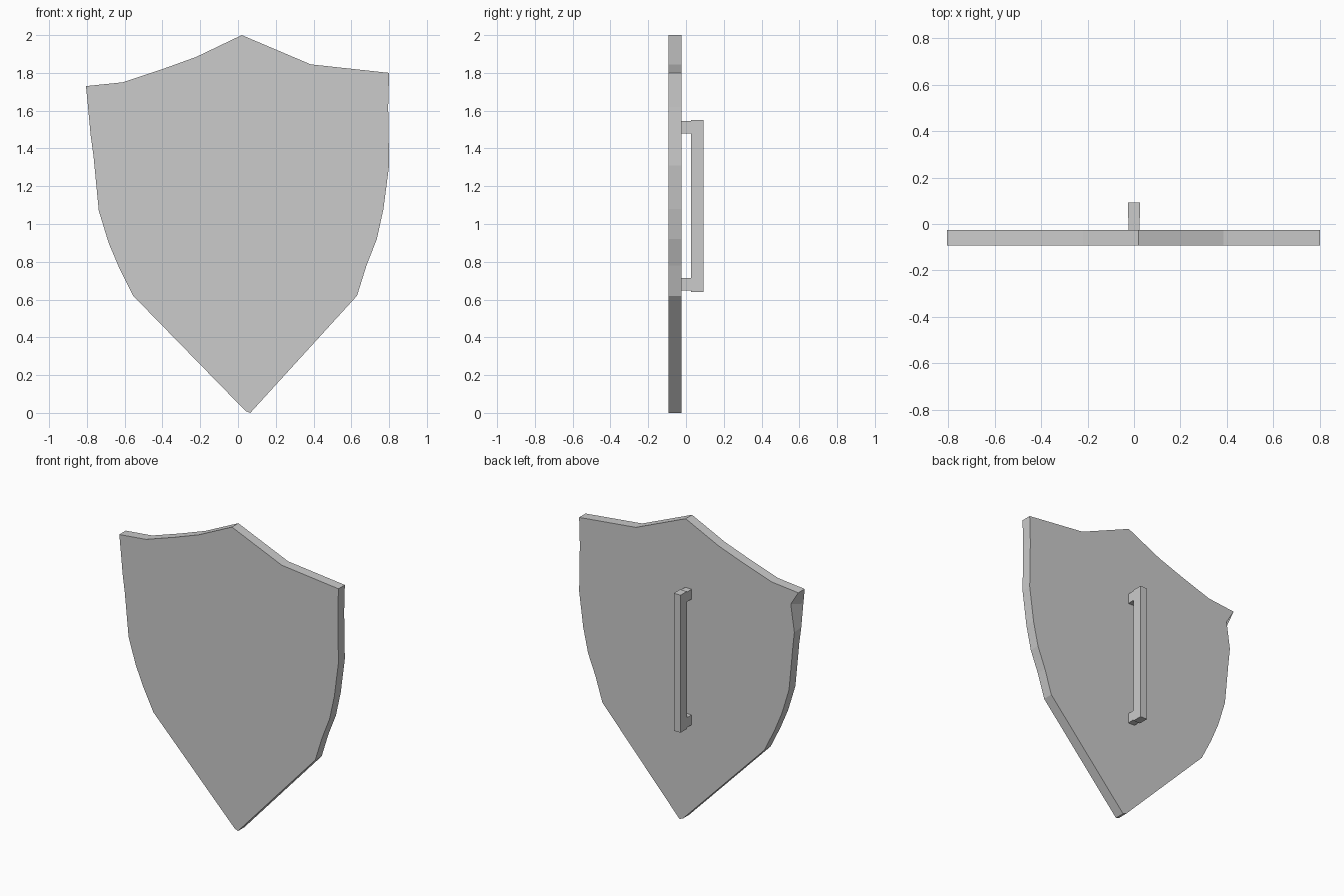
import bpy
import bmesh

if "Cube" in bpy.data.objects:
    bpy.data.objects.remove(bpy.data.objects["Cube"])

FRONT_Y, BACK_Y, GRIP_Y = -0.092, -0.025, 0.092


def finish(name, bm):
    bmesh.ops.recalc_face_normals(bm, faces=bm.faces)
    mesh = bpy.data.meshes.new(name)
    bm.to_mesh(mesh)
    bm.free()
    obj = bpy.data.objects.new(name, mesh)
    bpy.context.collection.objects.link(obj)
    return obj


def box(name, x, y, z):
    """Box spanning the given (low, high) ranges."""
    bm = bmesh.new()
    bmesh.ops.create_cube(bm, size=1)
    for v in bm.verts:
        v.co = [r[0] if c < 0 else r[1] for c, r in zip(v.co, (x, y, z))]
    return finish(name, bm)


# Shield board: hand-cut, slightly uneven outline (x, z), clockwise from the peak
outline = [
    (0.02, 2.0), (0.385, 1.845), (0.80, 1.80), (0.795, 1.62), (0.80, 1.31),
    (0.77, 1.08), (0.735, 0.92), (0.68, 0.78), (0.63, 0.62),
    (0.065, 0.0), (0.04, 0.01),
    (-0.555, 0.62), (-0.63, 0.77), (-0.685, 0.90), (-0.737, 1.07),
    (-0.765, 1.36), (-0.78, 1.47), (-0.795, 1.63), (-0.805, 1.73),
    (-0.61, 1.75), (-0.40, 1.82), (-0.22, 1.885),
]
# Small chip in the rear edge below the left corner
rear = dict(zip(outline, outline))
rear[(-0.795, 1.63)] = (-0.75, 1.64)
rear[(-0.78, 1.47)] = (-0.776, 1.46)

bm = bmesh.new()
front_loop = [bm.verts.new((x, FRONT_Y, z)) for x, z in outline]
back_loop = [bm.verts.new((rear[p][0], BACK_Y, rear[p][1])) for p in outline]
bm.faces.new(front_loop)
bm.faces.new(back_loop[::-1])
n = len(outline)
for i in range(n):
    j = (i + 1) % n
    bm.faces.new((front_loop[i], back_loop[i], back_loop[j], front_loop[j]))
finish("shield_board", bm)

# Grip bar and its two stand-offs
box("grip_bar", (-0.025, 0.025), (0.026, GRIP_Y), (0.64, 1.55))
for name, z in (("lower_grip_mount", (0.648, 0.713)),
                ("upper_grip_mount", (1.48, 1.545))):
    box(name, (-0.024, 0.024), (BACK_Y, 0.026), z)
